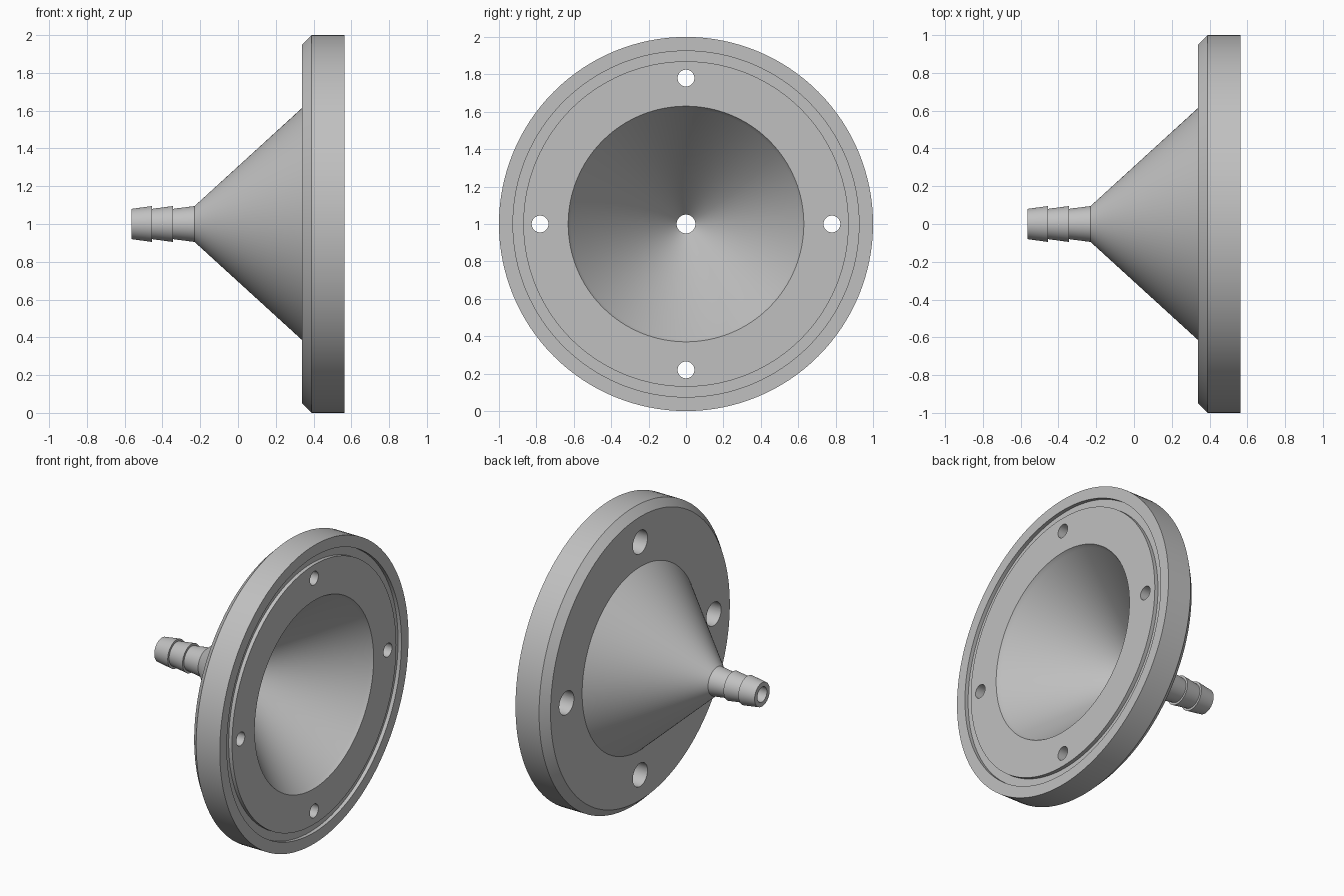
import bpy, bmesh, math
from mathutils import Matrix, Vector

if "Cube" in bpy.data.objects:
    bpy.data.objects.remove(bpy.data.objects["Cube"], do_unlink=True)

AXIS_Z = 1.0
SEGMENTS = 128

grey = bpy.data.materials.new("machined grey")
grey.use_nodes = True
colour = (0.53, 0.53, 0.53, 1)
grey.diffuse_color = colour
grey.node_tree.nodes["Principled BSDF"].inputs["Base Color"].default_value = colour


def add_object(name, bm):
    bmesh.ops.recalc_face_normals(bm, faces=bm.faces)
    mesh = bpy.data.meshes.new(name)
    bm.to_mesh(mesh)
    bm.free()
    mesh.materials.append(grey)
    obj = bpy.data.objects.new(name, mesh)
    bpy.context.collection.objects.link(obj)
    return obj


def lathe(name, profile):
    """Revolve a closed (x, radius) outline around the horizontal axis."""
    bm = bmesh.new()
    verts = [bm.verts.new((x, 0, AXIS_Z + r)) for x, r in profile]
    edges = [bm.edges.new((v, verts[i - 1])) for i, v in enumerate(verts)]
    bmesh.ops.spin(bm, geom=verts + edges, cent=(0, 0, AXIS_Z), axis=(1, 0, 0),
                   angle=math.tau, steps=SEGMENTS, use_merge=True)
    bmesh.ops.remove_doubles(bm, verts=bm.verts, dist=0.0001)
    return add_object(name, bm)


def add_cylinder(bm, start, end, radius, y, z):
    place = Matrix.Translation(((start + end) / 2, y, z)) @ Matrix.Rotation(math.pi / 2, 4, "Y")
    bmesh.ops.create_cone(bm, cap_ends=True, segments=48, radius1=radius,
                          radius2=radius, depth=end - start, matrix=place)


# Hose barb: three tapered rings
barb = []
for start, end in ((-0.565, -0.455), (-0.455, -0.345), (-0.345, -0.23)):
    barb += [(start, 0.08), (end, 0.095)]

# Outer cone and chamfered flange
outside = [(0.34, 0.615), (0.34, 0.95), (0.39, 1.0), (0.565, 1.0)]

# Flange face with seal groove, shallow lip, inner cone and bore
inside = [(0.565, 0.925), (0.54, 0.925), (0.54, 0.87), (0.565, 0.87),
          (0.565, 0.63), (0.54, 0.615), (-0.085, 0.05), (-0.565, 0.05)]

funnel = lathe("flanged_funnel", barb + outside + inside)


def drill(start, end, radius):
    """Cut four holes through the flange around the axis."""
    bm = bmesh.new()
    for i in range(4):
        a = i * math.pi / 2
        add_cylinder(bm, start, end, radius, 0.78 * math.cos(a), AXIS_Z + 0.78 * math.sin(a))
    cutter = add_object("hole_cutter", bm)
    cutter.hide_render = True
    mod = funnel.modifiers.new("holes", "BOOLEAN")
    mod.operation = "DIFFERENCE"
    mod.solver = "EXACT"
    mod.object = cutter
    bpy.ops.object.modifier_apply(modifier=mod.name)
    bpy.data.objects.remove(cutter, do_unlink=True)


# Bolt holes with wider pockets at the back
bpy.ops.object.select_all(action="DESELECT")
funnel.select_set(True)
bpy.context.view_layer.objects.active = funnel
drill(0.2, 0.7, 0.045)
drill(0.2, 0.45, 0.078)

bpy.ops.object.shade_smooth_by_angle(angle=math.radians(25))
